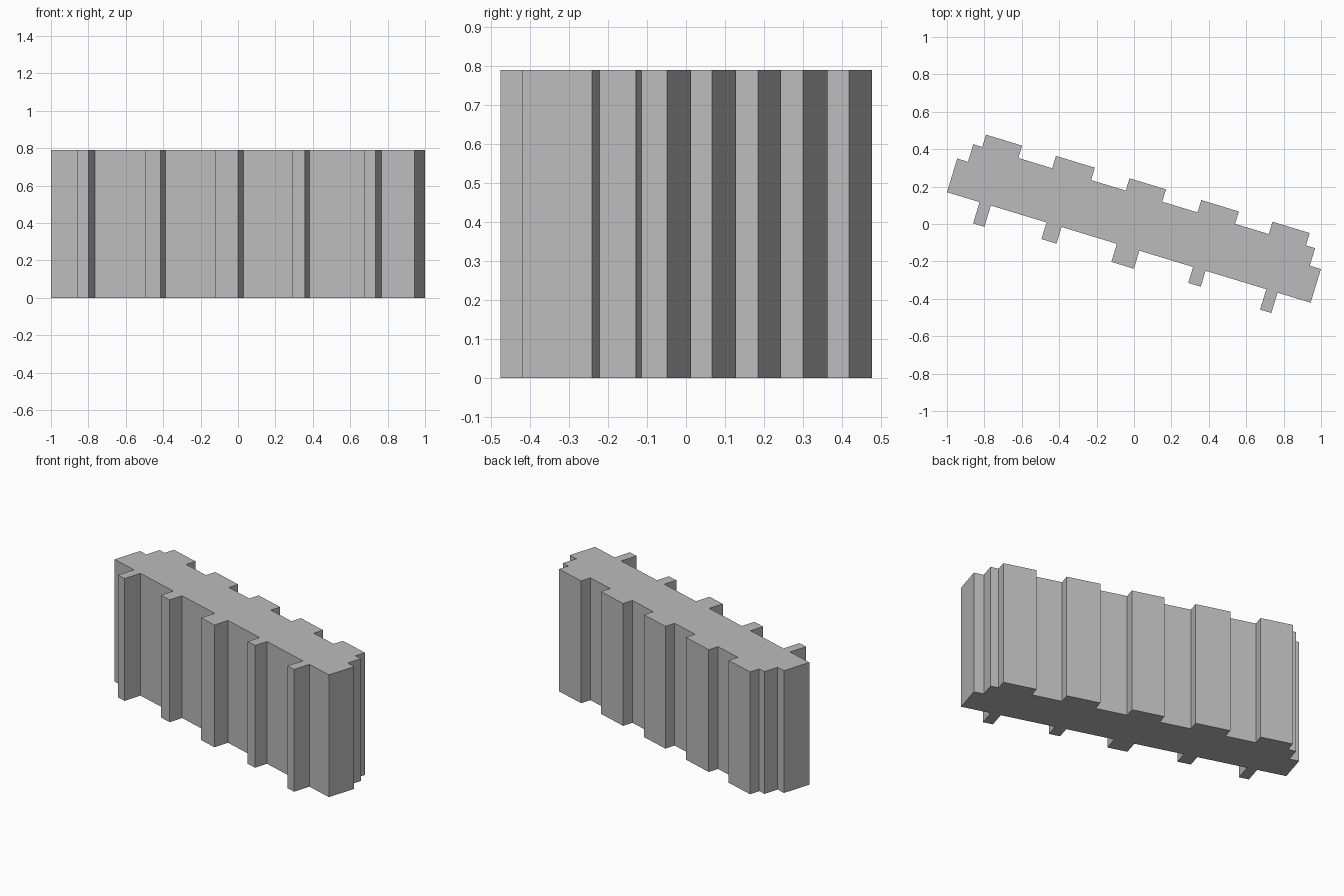
import bpy, bmesh
from math import radians
from mathutils import Matrix

cube = bpy.data.objects.get("Cube")
if cube:
    bpy.data.objects.remove(cube, do_unlink=True)

HEIGHT = 0.79
ANGLE = radians(-16.9)
FRONT, BACK, BAY = -0.128, 0.158, 0.227   # wall lines across the block
SHOULDER = 0.06                           # depth of the notched ends

# Plain grey for the whole block
grey = bpy.data.materials.new("plain grey")
grey.use_nodes = True
colour = (0.5, 0.5, 0.5, 1)
grey.diffuse_color = colour
grey.node_tree.nodes["Principled BSDF"].inputs["Base Color"].default_value = colour

# Front fins: start, end, outer line
fins = [(-0.824, -0.761, -0.247), (-0.45, -0.366, -0.221), (-0.057, 0.069, -0.229),
        (0.369, 0.439, -0.217), (0.778, 0.841, -0.242)]
# Back bays: start, end
bays = [(-0.896, -0.694), (-0.505, -0.288), (-0.094, 0.11), (0.307, 0.517), (0.705, 0.913)]


def step(start, end, base, outer):
    """Outline of one rectangular projection."""
    return [(start, base), (start, outer), (end, outer), (end, base)]


# Footprint, counter-clockwise from the front left corner of the plan
outline = [(-1.006, FRONT)]
for start, end, outer in fins:
    outline += step(start, end, FRONT, outer)
outline += [(1.026, FRONT), (1.026, SHOULDER), (0.964, SHOULDER), (0.964, BACK)]
for start, end in reversed(bays):
    outline += step(end, start, BACK, BAY)
outline += [(-0.946, BACK), (-0.946, SHOULDER), (-1.006, SHOULDER)]

# Extrude the footprint into the block
bm = bmesh.new()
base = bm.faces.new([bm.verts.new((x, y, 0)) for x, y in outline])
top = bmesh.ops.extrude_face_region(bm, geom=[base], use_keep_orig=True)
bmesh.ops.translate(bm, vec=(0, 0, HEIGHT),
                    verts=[v for v in top["geom"] if isinstance(v, bmesh.types.BMVert)])
bmesh.ops.recalc_face_normals(bm, faces=bm.faces)
bm.transform(Matrix.Rotation(ANGLE, 4, "Z"))
mesh = bpy.data.meshes.new("building_block")
bm.to_mesh(mesh)
bm.free()
mesh.materials.append(grey)
block = bpy.data.objects.new("building_block", mesh)
bpy.context.collection.objects.link(block)
